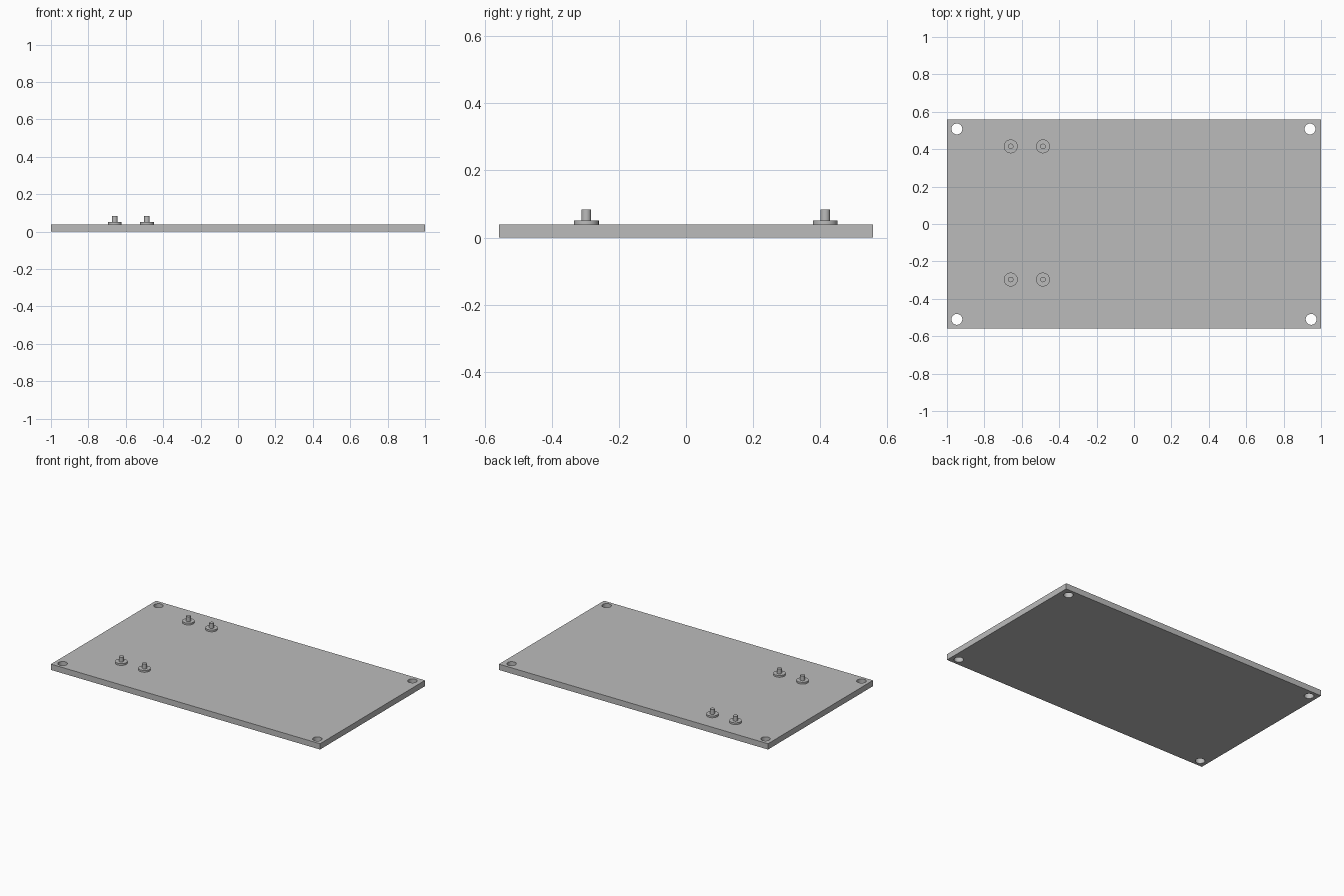
import bpy

cube = bpy.data.objects.get("Cube")
if cube:
    bpy.data.objects.remove(cube, do_unlink=True)

grey = bpy.data.materials.new("plain grey")
grey.use_nodes = True
colour = (0.5, 0.5, 0.5, 1)
grey.diffuse_color = colour
grey.node_tree.nodes["Principled BSDF"].inputs["Base Color"].default_value = colour

PLATE_TOP, FLANGE_TOP, PIN_TOP = 0.039, 0.051, 0.083


def cylinder(name, x, y, radius, bottom, top):
    bpy.ops.mesh.primitive_cylinder_add(
        vertices=48, radius=radius, depth=top - bottom,
        location=(x, y, (top + bottom) / 2))
    obj = bpy.context.object
    obj.name = name
    obj.data.materials.append(grey)
    bpy.ops.object.shade_smooth_by_angle()
    return obj


# Base plate
bpy.ops.mesh.primitive_cube_add(size=1, location=(0, 0, PLATE_TOP / 2))
plate = bpy.context.object
plate.name = "base_plate"
plate.scale = (2, 1.115, PLATE_TOP)
bpy.ops.object.transform_apply(location=False, rotation=False, scale=True)
plate.data.materials.append(grey)

# Corner screw holes cut through the plate
for x, y in [(-0.947, 0.508), (0.941, 0.508), (-0.947, -0.51), (0.947, -0.51)]:
    cutter = cylinder("hole_cutter", x, y, 0.029, -0.05, 0.1)
    cutter.hide_render = True
    cutter.hide_set(True)
    cut = plate.modifiers.new("corner_hole", "BOOLEAN")
    cut.operation = "DIFFERENCE"
    cut.solver = "EXACT"
    cut.object = cutter

# Bake the holes, then drop the cutters
bpy.context.view_layer.objects.active = plate
plate.select_set(True)
for mod in list(plate.modifiers):
    cutter = mod.object
    bpy.ops.object.modifier_apply(modifier=mod.name)
    bpy.data.objects.remove(cutter, do_unlink=True)
bpy.ops.object.select_all(action="DESELECT")
plate.select_set(True)
bpy.ops.object.shade_smooth_by_angle()

# Standoffs: a wide flange with a thin locating pin
for y, row in [(-0.297, "front"), (0.415, "back")]:
    for x, side in [(-0.659, "outer"), (-0.487, "inner")]:
        cylinder(f"{row}_{side}_flange", x, y, 0.037, PLATE_TOP, FLANGE_TOP)
        cylinder(f"{row}_{side}_pin", x, y, 0.0145, FLANGE_TOP, PIN_TOP)
